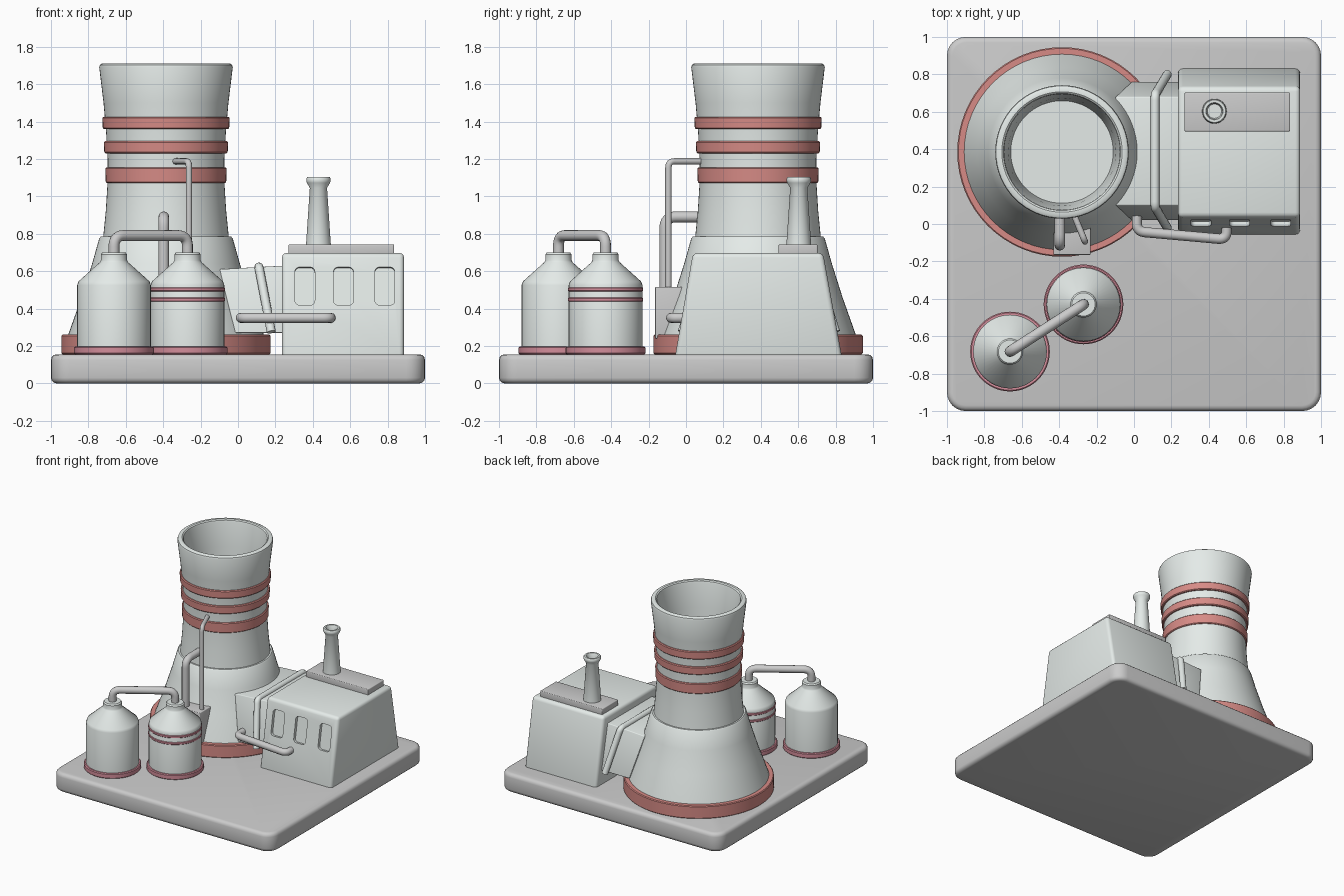
import bpy, bmesh, math
from mathutils import Vector, Matrix

if "Cube" in bpy.data.objects:
    bpy.data.objects.remove(bpy.data.objects["Cube"])


def material(name, rgb):
    m = bpy.data.materials.new(name)
    m.diffuse_color = (*rgb, 1)
    m.use_nodes = True
    m.node_tree.nodes["Principled BSDF"].inputs["Base Color"].default_value = m.diffuse_color
    return m


PALE = material("pale_wall", (0.78, 0.83, 0.81))
RED = material("red_band", (0.68, 0.26, 0.24))
PINK = material("pink_band", (0.66, 0.27, 0.33))


def finish(bm, name, mat=None):
    bmesh.ops.recalc_face_normals(bm, faces=bm.faces)
    me = bpy.data.meshes.new(name)
    bm.to_mesh(me)
    bm.free()
    ob = bpy.data.objects.new(name, me)
    bpy.context.collection.objects.link(ob)
    if mat:
        me.materials.append(mat)
    return ob


def activate(ob):
    bpy.ops.object.select_all(action='DESELECT')
    ob.select_set(True)
    bpy.context.view_layer.objects.active = ob


def smooth(ob, angle=35):
    activate(ob)
    bpy.ops.object.shade_smooth_by_angle(angle=math.radians(angle))


def bevel(ob, width, segments=3):
    mod = ob.modifiers.new("bevel", 'BEVEL')
    mod.width, mod.segments, mod.limit_method = width, segments, 'ANGLE'
    activate(ob)
    bpy.ops.object.modifier_apply(modifier=mod.name)


def lathe(name, profile, centre, mat=None, sides=64, closed=False):
    """Revolve (radius, z) points; radius 0 makes a pole, closed makes a ring."""
    bm = bmesh.new()
    rings = []
    for r, z in profile:
        n = sides if r > 0 else 1
        rings.append([bm.verts.new((centre[0] + r * math.cos(2 * math.pi * i / sides),
                                    centre[1] + r * math.sin(2 * math.pi * i / sides), z))
                      for i in range(n)])
    pairs = list(zip(rings, rings[1:])) + ([(rings[-1], rings[0])] if closed else [])
    for a, b in pairs:
        for i in range(sides):
            j = (i + 1) % sides
            quad = [a[i % len(a)], a[j % len(a)], b[j % len(b)], b[i % len(b)]]
            bm.faces.new(list(dict.fromkeys(quad)))
    ob = finish(bm, name, mat)
    smooth(ob)
    return ob


def band(name, centre, z0, z1, r0, r1, thick, mat):
    c = 0.006
    return lathe(name, [(r0 - thick, z0), (r0 - c, z0), (r0, z0 + c), (r1, z1 - c),
                        (r1 - c, z1), (r1 - thick, z1)], centre, mat, closed=True)


def block(name, bottom, top, mat=None, width=0.0, corner=0.0, axis=2):
    """Six-sided block from two corner loops; corner rounds the edges along axis."""
    bm = bmesh.new()
    a = [bm.verts.new(p) for p in bottom]
    b = [bm.verts.new(p) for p in top]
    bm.faces.new(a)
    bm.faces.new(b)
    for i in range(4):
        bm.faces.new((a[i], a[(i + 1) % 4], b[(i + 1) % 4], b[i]))
    if corner:
        edges = [e for e in bm.edges
                 if abs((e.verts[0].co - e.verts[1].co).normalized()[axis]) > 0.9]
        bmesh.ops.bevel(bm, geom=edges, offset=corner, segments=6, profile=0.5, affect='EDGES')
    ob = finish(bm, name, mat)
    if width:
        bevel(ob, width)
    smooth(ob)
    return ob


def rect(x0, x1, y0, y1, z):
    return [(x0, y0, z), (x1, y0, z), (x1, y1, z), (x0, y1, z)]


def pipe(name, points, radius, bend=0.06, mat=None):
    """Round tube along a polyline with softened corners."""
    pts = [Vector(p) for p in points]
    path = [pts[0]]
    for p, c, n in zip(pts, pts[1:], pts[2:]):
        a = c + (p - c).normalized() * bend
        b = c + (n - c).normalized() * bend
        for i in range(9):
            t = i / 8
            path.append(a * (1 - t) ** 2 + c * 2 * t * (1 - t) + b * t * t)
    path.append(pts[-1])
    cu = bpy.data.curves.new(name, 'CURVE')
    cu.dimensions, cu.bevel_depth, cu.bevel_resolution = '3D', radius, 4
    cu.use_fill_caps = True
    sp = cu.splines.new('POLY')
    sp.points.add(len(path) - 1)
    for q, v in zip(sp.points, path):
        q.co = (*v, 1)
    ob = bpy.data.objects.new(name, cu)
    bpy.context.collection.objects.link(ob)
    activate(ob)
    bpy.ops.object.convert(target='MESH')
    ob = bpy.context.object
    if mat:
        ob.data.materials.append(mat)
    smooth(ob, 40)


G = 0.155  # top of the base slab

# Base slab
block("base_slab", rect(-1, 1, -1, 1, 0), rect(-1, 1, -1, 1, G), width=0.03, corner=0.1)

# Cooling tower: flared skirt, hollow waisted stack, red bands
T = (-0.385, 0.385)
lathe("tower_skirt", [(0, G), (0.55, G), (0.523, 0.26), (0.452, 0.46), (0.395, 0.64),
                      (0.357, 0.775), (0.348, 0.785), (0, 0.785)], T, PALE)
lathe("tower_stack", [(0, 0.78), (0.336, 0.78), (0.322, 0.92), (0.312, 1.08), (0.312, 1.2),
                      (0.32, 1.34), (0.334, 1.5), (0.357, 1.69), (0.353, 1.703), (0.342, 1.71),
                      (0.322, 1.71), (0.313, 1.703), (0.309, 1.69), (0.288, 1.5), (0.274, 1.32),
                      (0, 1.32)], T, PALE)
band("tower_foot_ring", T, G, 0.26, 0.56, 0.56, 0.06, RED)
for i, (z0, z1, r) in enumerate([(1.07, 1.155, 0.322), (1.23, 1.295, 0.33), (1.36, 1.425, 0.338)]):
    band(f"tower_band_{i + 1}", T, z0, z1, r, r + 0.002, 0.03, RED)

# Storage tanks with foot rings and joining pipe
TANKS = [(-0.663, -0.682), (-0.27, -0.43)]
for i, c in enumerate(TANKS):
    lathe(f"tank_{i + 1}", [(0, G), (0.197, G), (0.197, 0.525), (0.19, 0.545), (0.075, 0.648),
                            (0.07, 0.658), (0.07, 0.69), (0.062, 0.7), (0, 0.7)], c, PALE, 48)
    band(f"tank_foot_{i + 1}", c, G, 0.197, 0.213, 0.213, 0.03, PINK)
for z in (0.435, 0.49):
    band("tank_stripe", TANKS[1], z, z + 0.025, 0.201, 0.201, 0.012, PINK)
(ax, ay), (bx, by) = TANKS
pipe("tank_pipe", [(ax, ay, 0.66), (ax, ay, 0.79), (bx, by, 0.79), (bx, by, 0.66)], 0.029)

# Main building with leaning front and back, and recessed windows
hall = block("building", rect(0.235, 0.888, -0.06, 0.835, G - 0.02),
             rect(0.235, 0.888, 0.037, 0.733, 0.697), PALE, width=0.025)
slope = math.atan2(0.097, 0.56)
for x in (0.3575, 0.564, 0.785):
    cutter = block("window_cutter",
                   [(-0.053, -0.06, -0.103), (0.053, -0.06, -0.103), (0.053, -0.06, 0.103), (-0.053, -0.06, 0.103)],
                   [(-0.053, 0.025, -0.103), (0.053, 0.025, -0.103), (0.053, 0.025, 0.103), (-0.053, 0.025, 0.103)],
                   corner=0.025, axis=1)
    cutter.matrix_world = Matrix.Translation((x, 0.006, 0.52)) @ Matrix.Rotation(-slope, 4, 'X')
    cutter.hide_render = True
    mod = hall.modifiers.new("window", 'BOOLEAN')
    mod.object, mod.operation, mod.solver = cutter, 'DIFFERENCE', 'EXACT'
    activate(hall)
    bpy.ops.object.modifier_apply(modifier=mod.name)
    bpy.data.objects.remove(cutter)
smooth(hall)

# Roof plinth and chimney
block("roof_plinth", rect(0.27, 0.835, 0.495, 0.703, 0.68), rect(0.27, 0.835, 0.495, 0.703, 0.743), width=0.006)
lathe("chimney", [(0, 0.73), (0.067, 0.73), (0.046, 1.045), (0.062, 1.072), (0.065, 1.08), (0.065, 1.095),
                  (0.06, 1.103), (0.046, 1.103), (0.042, 1.098), (0.038, 1.05), (0, 1.05)], (0.43, 0.603), PALE, 32)

# Slanted duct between tower and building, with clamping rib
block("duct", [(-0.015, 0.02, 0.27), (0.26, 0.02, 0.27), (0.26, 0.76, 0.27), (-0.015, 0.76, 0.27)],
      [(-0.1, 0.1, 0.61), (0.26, 0.1, 0.63), (0.26, 0.68, 0.63), (-0.1, 0.68, 0.61)], PALE, width=0.006)
pipe("duct_rib", [(0.178, 0.8, 0.275), (0.112, 0.69, 0.622), (0.112, 0.09, 0.622), (0.178, -0.02, 0.275)],
     0.024, 0.03, PALE)

# Side pipe from tower to building
pipe("side_pipe", [(0.015, 0.08, 0.35), (0.015, -0.04, 0.35), (0.495, -0.083, 0.35), (0.495, 0.02, 0.35)], 0.027, 0.045)

# Pump box on the tower and its two risers
block("pump_box", rect(-0.43, -0.232, -0.165, 0.05, 0.24), rect(-0.43, -0.232, -0.165, 0.05, 0.515), width=0.006)
pipe("thick_riser", [(-0.397, -0.113, 0.48), (-0.397, -0.113, 0.89), (-0.397, 0.1, 0.89)], 0.029)
pipe("thin_riser", [(-0.262, -0.094, 0.48), (-0.262, -0.094, 1.187), (-0.35, 0.12, 1.187)], 0.017, 0.035)
